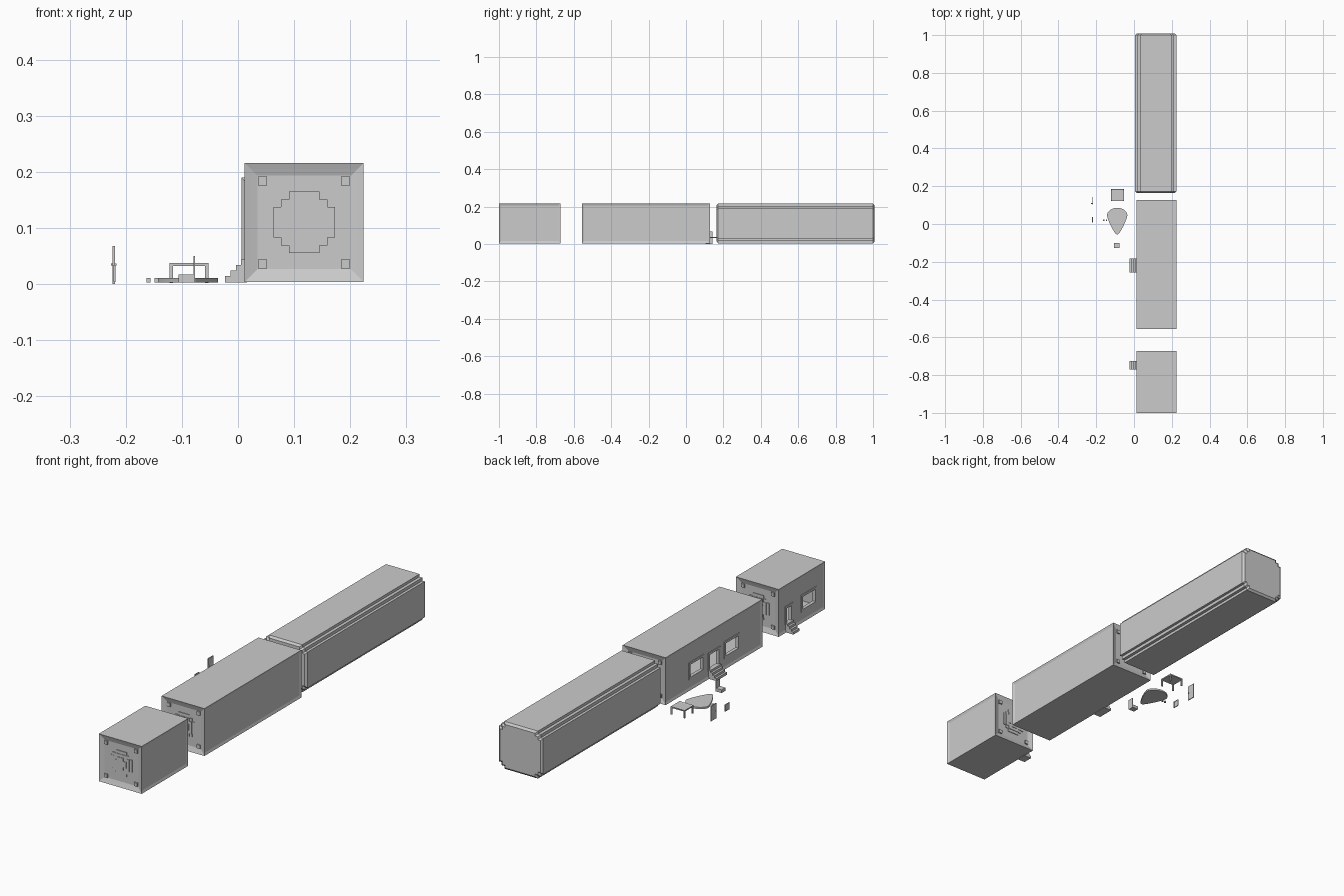
import bpy, bmesh, math
from mathutils import Vector

if "Cube" in bpy.data.objects:
    bpy.data.objects.remove(bpy.data.objects["Cube"])

CX, CZ = 0.118, 0.110      # axis of the three long modules
CELL = 0.0137              # step size of the end medallions


def finish(name, bm):
    bmesh.ops.recalc_face_normals(bm, faces=bm.faces)
    me = bpy.data.meshes.new(name)
    bm.to_mesh(me)
    bm.free()
    ob = bpy.data.objects.new(name, me)
    bpy.context.collection.objects.link(ob)
    return ob


def add_box(bm, x0, x1, y0, y1, z0, z1):
    vs = bmesh.ops.create_cube(bm, size=1)['verts']
    for v in vs:
        v.co = Vector((x1 if v.co.x > 0 else x0,
                       y1 if v.co.y > 0 else y0,
                       z1 if v.co.z > 0 else z0))


def boxes(name, *dims):
    bm = bmesh.new()
    for d in dims:
        add_box(bm, *d)
    return finish(name, bm)


def add_prism(bm, pts, offset):
    face = bm.faces.new([bm.verts.new(p) for p in pts])
    ext = bmesh.ops.extrude_face_region(bm, geom=[face])['geom']
    bmesh.ops.translate(bm, vec=offset, verts=[g for g in ext if isinstance(g, bmesh.types.BMVert)])


def recess(bm, axis, width, depth):
    bm.normal_update()
    sel = [f for f in bm.faces if abs(f.normal[axis]) > 0.99 and f.calc_area() > 0.01]
    bmesh.ops.inset_individual(bm, faces=sel, thickness=width, depth=-depth, use_even_offset=True)


def stepped(rows):
    """Closed pixel-disc outline from half widths, one per row above the centre."""
    q = []
    for i, w in enumerate(rows):
        q += [(w, i), (w, i + 1)]
    top = q[1:] + [(-x, z) for x, z in reversed(q[1:])]
    pts = top + [(-x, -z) for x, z in top]
    out = []
    for i, p in enumerate(pts):                 # drop straight-through points
        a, b = pts[i - 1], pts[(i + 1) % len(pts)]
        if (p[0] - a[0]) * (b[1] - p[1]) != (p[1] - a[1]) * (b[0] - p[0]):
            out.append(p)
    return out


def end_details(name, y, s):
    """Stacked stepped discs and corner blocks on a recessed end; s points outwards."""
    bm = bmesh.new()
    for rows, h in (((4, 4, 3, 2), 0.003), ((3, 3, 2), 0.005), ((2, 1), 0.007)):
        add_prism(bm, [(CX + x * CELL, y, CZ + z * CELL) for x, z in stepped(rows)], (0, s * h, 0))
    for sx in (-1, 1):
        for sz in (-1, 1):
            xs = sorted((CX + sx * 0.066, CX + sx * 0.082))
            zs = sorted((CZ + sz * 0.066, CZ + sz * 0.082))
            add_box(bm, *xs, *sorted((y, y + s * 0.006)), *zs)
    finish(name, bm)


def cabin(name, y0, y1, door, windows):
    x0, x1, z0, z1 = CX - 0.106, CX + 0.106, 0.004, 0.216
    bm = bmesh.new()
    add_box(bm, x0, x1, y0, y1, z0, z1)
    recess(bm, 0, 0.011, 0.004)
    recess(bm, 1, 0.011, 0.004)
    recess(bm, 1, 0.012, 0.004)
    body = finish(name + "_shell", bm)
    # hollow interior, doorway and window openings
    t = 0.014
    cuts = [(x0 + t, x1 - t, y0 + t, y1 - t, z0 + t, z1 - t),
            (x0 - 0.02, x0 + 0.03, *door, 0.042, 0.114)]
    cuts += [(x0 - 0.02, x0 + 0.03, *w, 0.056, 0.122) for w in windows]
    for i, c in enumerate(cuts):
        cutter = boxes(f"{name}_cutter_{i}", c)
        cutter.hide_render = True
        cutter.hide_set(True)
        m = body.modifiers.new("cut", 'BOOLEAN')
        m.operation, m.solver, m.object = 'DIFFERENCE', 'EXACT', cutter
    # opening frames
    b = 0.005
    for i, (a, c, lo, hi) in enumerate([(*door, 0.042, 0.114)] + [(*w, 0.056, 0.122) for w in windows]):
        fx = (x0 + 0.001, x0 + 0.016)
        boxes(f"{name}_opening_frame_{i}",
              (*fx, a - b, a + b, lo - b, hi + b), (*fx, c - b, c + b, lo - b, hi + b),
              (*fx, a + b, c - b, hi - b, hi + b), (*fx, a + b, c - b, lo - b, lo + (0 if i == 0 else b)))
    # stairs to the doorway
    prof = [(0.016, 0.003), (-0.023, 0.003)]
    for i in range(4):
        x = -0.023 + i * 0.0095
        z = 0.014 + i * 0.0098
        prof += [(x, z), (x + 0.0095, z)]
    bm = bmesh.new()
    add_prism(bm, [(x, door[0], z) for x, z in prof], (0, door[1] - door[0], 0))
    finish(name + "_stairs", bm)
    end_details(name + "_front_medallion", y0 + 0.008, -1)
    end_details(name + "_back_medallion", y1 - 0.008, 1)


cabin("small_cabin", -1.0, -0.672, (-0.77, -0.726), [(-0.94, -0.84)])
cabin("large_cabin", -0.557, 0.127, (-0.257, -0.182), [(-0.145, -0.047), (-0.395, -0.295)])

# long closed module with notched corners
q = [(0.109, 0.08), (0.097, 0.08), (0.097, 0.094), (0.083, 0.094), (0.083, 0.106)]
half = q + [(-x, z) for x, z in reversed(q)]
outline = half + [(-x, -z) for x, z in half]
bm = bmesh.new()
add_prism(bm, [(CX - 0.003 + x, 0.172, CZ + z) for x, z in outline], (0, 0.828, 0))
recess(bm, 1, 0.009, 0.008)
finish("long_module", bm)
end_details("long_module_front_medallion", 0.180, -1)
end_details("long_module_back_medallion", 0.992, 1)

# table
tx, ty = (-0.122, -0.053), (0.121, 0.184)
legs = [(x, x + 0.006, y, y + 0.006, 0.002, 0.032)
        for x in (tx[0], tx[1] - 0.006) for y in (ty[0], ty[1] - 0.006)]
bm = bmesh.new()
add_box(bm, *tx, *ty, 0.032, 0.0375)
bm.normal_update()
top = [f for f in bm.faces if f.normal.z > 0.9]
bmesh.ops.inset_individual(bm, faces=top, thickness=0.006, depth=-0.002)
finish("table_top", bm)
boxes("table_legs", *legs)

# rounded teardrop platform: smooth closed curve through a few control points
ctrl = [(-0.089, -0.056), (-0.062, -0.022), (-0.039, 0.030), (-0.037, 0.056),
        (-0.058, 0.078), (-0.089, 0.086), (-0.120, 0.078), (-0.141, 0.056),
        (-0.139, 0.030), (-0.116, -0.022)]
pts = []
for i in range(len(ctrl)):
    p0, p1, p2, p3 = (Vector(ctrl[(i + k) % len(ctrl)]) for k in (-1, 0, 1, 2))
    for k in range(4):
        t = k / 4
        pts.append(0.5 * (2 * p1 + (p2 - p0) * t + (2 * p0 - 5 * p1 + 4 * p2 - p3) * t * t
                          + (3 * p1 - p0 - 3 * p2 + p3) * t ** 3))
bm = bmesh.new()
add_prism(bm, [(p.x, p.y, 0.003) for p in pts], (0, 0, 0.008))
finish("teardrop_platform", bm)

# low chair
boxes("chair_seat", (-0.106, -0.079, -0.127, -0.100, 0.003, 0.017))
boxes("chair_back", (-0.079, -0.0765, -0.127, -0.100, 0.003, 0.050))

# two small blocks
boxes("small_block_left", (-0.163, -0.156, 0.016, 0.024, 0.003, 0.011))
boxes("small_block_right", (-0.149, -0.142, 0.016, 0.024, 0.003, 0.011))

# loose door leaf with recessed panels and handles
bm = bmesh.new()
for z0, z1 in ((0, 0.034), (0.034, 0.068)):
    add_box(bm, -0.2235, -0.2195, 0.104, 0.142, z0, z1)
bm.normal_update()
sides = [f for f in bm.faces if abs(f.normal.x) > 0.9]
bmesh.ops.inset_individual(bm, faces=sides, thickness=0.006, depth=-0.001)
finish("loose_door", bm)
boxes("loose_door_handle", (-0.2265, -0.2165, 0.107, 0.110, 0.033, 0.037))

# loose window frame with crossing bars
wx = (-0.222, -0.218)
boxes("loose_window", (*wx, 0.008, 0.012, 0.004, 0.034), (*wx, 0.034, 0.038, 0.004, 0.034),
      (*wx, 0.012, 0.034, 0.004, 0.008), (*wx, 0.012, 0.034, 0.030, 0.034),
      (-0.221, -0.219, 0.012, 0.034, 0.008, 0.030),
      (*wx, 0.022, 0.024, 0.008, 0.030))
